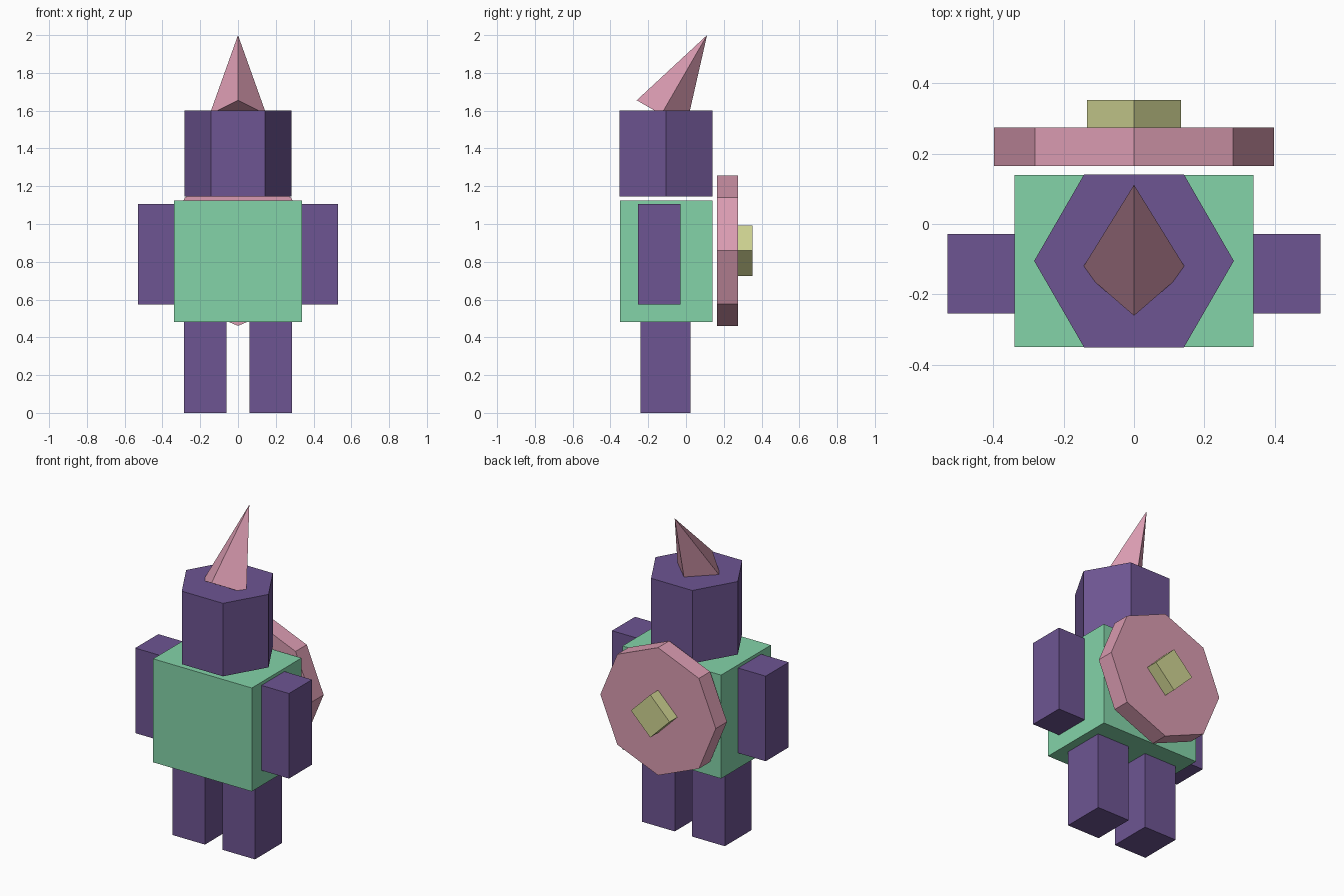
import bpy, bmesh
from math import sin, cos, pi, radians
from mathutils import Matrix, Vector

cube = bpy.data.objects.get("Cube")
if cube:
    bpy.data.objects.remove(cube, do_unlink=True)


def material(name, rgb):
    m = bpy.data.materials.new(name)
    m.use_nodes = True
    m.diffuse_color = (*rgb, 1)
    bsdf = next(n for n in m.node_tree.nodes if n.type == 'BSDF_PRINCIPLED')
    bsdf.inputs["Base Color"].default_value = (*rgb, 1)
    return m


purple = material("purple", (0.155, 0.091, 0.290))
green = material("mint_green", (0.230, 0.655, 0.395))
pink = material("pink", (0.70, 0.33, 0.44))
olive = material("pale_olive", (0.63, 0.66, 0.29))


def add_object(name, bm, mat):
    bmesh.ops.recalc_face_normals(bm, faces=bm.faces)
    mesh = bpy.data.meshes.new(name)
    bm.to_mesh(mesh)
    bm.free()
    mesh.materials.append(mat)
    obj = bpy.data.objects.new(name, mesh)
    bpy.context.collection.objects.link(obj)
    return obj


def box(name, low, high, mat):
    low, high = Vector(low), Vector(high)
    bm = bmesh.new()
    place = Matrix.Translation((low + high) / 2) @ Matrix.Diagonal((*(high - low), 1))
    bmesh.ops.create_cube(bm, size=1, matrix=place)
    return add_object(name, bm, mat)


def solid(name, sides, radius, height, place, mat, pointed=False):
    """Prism or pyramid rising from its base along local z, one corner on local +x."""
    bm = bmesh.new()
    ring = [(radius * cos(2 * pi * i / sides), radius * sin(2 * pi * i / sides))
            for i in range(sides)]
    base = [bm.verts.new((x, y, 0)) for x, y in ring]
    bm.faces.new(base[::-1])
    if pointed:
        top = [bm.verts.new((0, 0, height))] * sides
    else:
        top = [bm.verts.new((x, y, height)) for x, y in ring]
        bm.faces.new(top)
    for i in range(sides):
        j = (i + 1) % sides
        corners = [base[i], base[j], top[j]]
        if not pointed:
            corners.append(top[i])
        bm.faces.new(corners)
    bm.transform(place)
    return add_object(name, bm, mat)


# Body and mirrored limbs
box("torso", (-0.34, -0.35, 0.48), (0.34, 0.14, 1.125), green)
for side, s in (("left", 1), ("right", -1)):
    box(side + "_arm", (min(s * 0.34, s * 0.53), -0.255, 0.575),
        (max(s * 0.34, s * 0.53), -0.028, 1.105), purple)
    box(side + "_leg", (min(s * 0.06, s * 0.285), -0.24, 0),
        (max(s * 0.06, s * 0.285), 0.025, 0.48), purple)

# Six-sided head floating just above the torso
solid("head", 6, 0.284, 0.455, Matrix.Translation((0, -0.105, 1.145)), purple)

# Four-sided horn leaning back, sunk into the head
lean = Matrix.Translation((0, -0.131, 1.58)) @ Matrix.Rotation(radians(-30), 4, 'X')
solid("horn", 4, 0.15, 0.485, lean, pink, pointed=True)

# Shield on the back with a diamond boss
backward = Matrix.Rotation(radians(-90), 4, 'X')
solid("shield", 8, 0.398, 0.11, Matrix.Translation((0, 0.165, 0.859)) @ backward, pink)
solid("shield_boss", 4, 0.133, 0.077, Matrix.Translation((0, 0.275, 0.859)) @ backward, olive)
